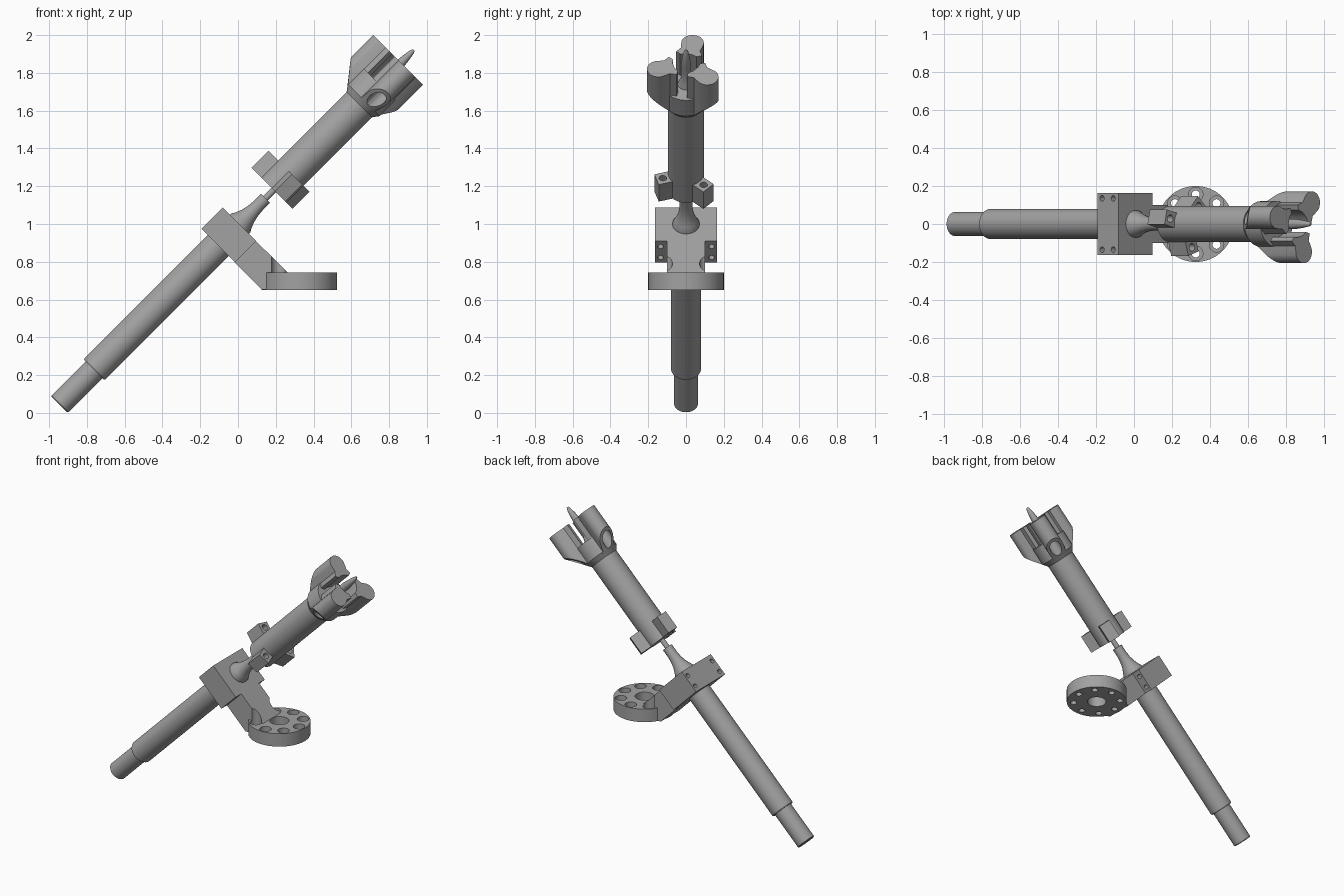
import bpy, bmesh, math
from mathutils import Matrix, Vector

if "Cube" in bpy.data.objects:
    bpy.data.objects.remove(bpy.data.objects["Cube"])

steel = bpy.data.materials.new("steel grey")
steel.use_nodes = True
GREY = (0.36, 0.36, 0.36, 1)
steel.diffuse_color = GREY
steel.node_tree.nodes["Principled BSDF"].inputs["Base Color"].default_value = GREY

# Tilted working frame: local z runs up along the 45 degree arm
TILT = Matrix.Translation((0, 0, 0.99)) @ Matrix.Rotation(math.radians(45), 4, 'Y')
ANGLES = (13, 133, 253)


def radial(angle):
    """Frame whose local x points outward from the arm at the given angle."""
    return TILT @ Matrix.Rotation(math.radians(180 - angle), 4, 'Z')


def lathe(bm, profile, matrix=Matrix(), steps=48):
    """Revolve (radius, height) points into a closed solid."""
    rings = []
    for r, h in profile:
        rings.append([bm.verts.new(matrix @ Vector((r * math.cos(a), r * math.sin(a), h)))
                      for a in (2 * math.pi * i / steps for i in range(steps))])
    for low, high in zip(rings, rings[1:]):
        for i in range(steps):
            j = (i + 1) % steps
            bm.faces.new((low[i], low[j], high[j], high[i]))
    bm.faces.new(rings[0][::-1])
    bm.faces.new(rings[-1])


def rod(bm, r, z0, z1, matrix=Matrix(), steps=32):
    lathe(bm, [(r, z0), (r, z1)], matrix, steps)


def prism(bm, outline, z0, z1, matrix=Matrix()):
    """Extrude an outline between two heights."""
    low, high = ([bm.verts.new(matrix @ Vector((x, y, z))) for x, y in outline]
                 for z in (z0, z1))
    n = len(outline)
    for i in range(n):
        j = (i + 1) % n
        bm.faces.new((low[i], low[j], high[j], high[i]))
    bm.faces.new(low[::-1])
    bm.faces.new(high)


def rect(x0, x1, y0, y1):
    return [(x0, y0), (x1, y0), (x1, y1), (x0, y1)]


def make(name, bm):
    bmesh.ops.recalc_face_normals(bm, faces=bm.faces[:])
    mesh = bpy.data.meshes.new(name)
    bm.to_mesh(mesh)
    bm.free()
    mesh.materials.append(steel)
    ob = bpy.data.objects.new(name, mesh)
    bpy.context.collection.objects.link(ob)
    return ob


def select(ob):
    bpy.ops.object.select_all(action='DESELECT')
    bpy.context.view_layer.objects.active = ob
    ob.select_set(True)


def boolean(ob, bm, operation='DIFFERENCE'):
    tool = make("cutter", bm)
    tool.hide_render = True
    mod = ob.modifiers.new("cut", 'BOOLEAN')
    mod.operation, mod.solver, mod.object = operation, 'EXACT', tool
    select(ob)
    bpy.ops.object.modifier_apply(modifier=mod.name)
    bpy.data.objects.remove(tool)


def smooth(ob):
    select(ob)
    bpy.ops.object.shade_smooth_by_angle(angle=math.radians(30))


def turned(name, profile):
    bm = bmesh.new()
    lathe(bm, profile, TILT)
    ob = make(name, bm)
    smooth(ob)
    return ob


# Turned parts along the arm
turned("lower_tube", [(0.058, -1.337), (0.063, -1.332), (0.063, -1.078), (0.074, -1.078),
                      (0.079, -1.07), (0.079, -0.14)])
turned("flared_nozzle", [(0.072, 0.0), (0.071, 0.02), (0.058, 0.045), (0.046, 0.075),
                         (0.038, 0.11), (0.034, 0.15), (0.034, 0.207)])
turned("thin_rod", [(0.017, 0.19), (0.017, 0.28)])
turned("upper_tube", [(0.095, 0.268), (0.095, 0.915)])
turned("gripper_hub", [(0.095, 0.908), (0.12, 0.942), (0.12, 1.06)])
turned("centre_pin", [(0.046, 1.05), (0.038, 1.08), (0.025, 1.11), (0.027, 1.2),
                      (0.02, 1.26), (0.012, 1.305), (0.006, 1.317)])

# Clamp block with bolt holes in its upper and lower faces
bm = bmesh.new()
prism(bm, rect(-0.125, 0.125, -0.163, 0.163), -0.148, 0.011, TILT)
clamp = make("clamp_block", bm)
bm = bmesh.new()
ACROSS = Matrix.Rotation(math.radians(90), 4, 'Y')
for s in (-0.113, -0.03):
    for y in (-0.135, 0.135):
        rod(bm, 0.015, -0.2, 0.2, TILT @ Matrix.Translation((0, y, s)) @ ACROSS)
boolean(clamp, bm)
smooth(clamp)

# Bracket from the clamp block down to the flange
FRONT = Matrix.Rotation(math.radians(90), 4, 'X')
CX = 0.325
bm = bmesh.new()
prism(bm, [(-0.02, 0.80), (0.095, 0.91), (0.268, 0.738), (0.268, 0.652), (0.128, 0.652)],
      -0.1, 0.1, FRONT)
bracket = make("bracket", bm)
bm = bmesh.new()
for side in (-1, 1):
    rod(bm, 0.038, 0.6, 1.0, Matrix.Translation((CX - 0.11, 0.11 * side, 0)))
rod(bm, 0.062, 0.6, 1.0, Matrix.Translation((CX, 0, 0)))
rod(bm, 0.021, 0.6, 0.70, Matrix.Translation((CX - 0.155, 0, 0)))
boolean(bracket, bm)
smooth(bracket)

# Round flange: centre bore and a ring of counterbored holes
bm = bmesh.new()
rod(bm, 0.2, 0.65, 0.742, Matrix.Translation((CX, 0, 0)), 64)
flange = make("mounting_flange", bm)
bm = bmesh.new()
rod(bm, 0.062, 0.6, 0.8, Matrix.Translation((CX, 0, 0)))
for i in range(8):
    a = i * math.pi / 4
    lathe(bm, [(0.021, 0.6), (0.021, 0.695), (0.038, 0.695), (0.038, 0.8)],
          Matrix.Translation((CX + 0.155 * math.cos(a), 0.155 * math.sin(a), 0)), 24)
boolean(flange, bm)
smooth(flange)

# Three drilled lugs around the foot of the upper tube
for n, angle in enumerate(ANGLES, 1):
    frame = radial(angle)
    bm = bmesh.new()
    prism(bm, rect(0.06, 0.163, -0.04, 0.04), 0.268, 0.395, frame)
    lug = make(f"lug_{n}", bm)
    bm = bmesh.new()
    rod(bm, 0.02, 0.2, 0.45, frame @ Matrix.Translation((0.128, 0, 0)), 24)
    boolean(lug, bm)
    smooth(lug)

# Three gripper fingers: rounded outside, hollowed inside, tapered at the foot
arc = [math.radians(-90 + 180 * i / 16) for i in range(17)]
outline = [(0.153 + 0.06 * math.cos(a), 0.06 * math.sin(a)) for a in arc]
outline += [(0.105, 0.052), (0.073, 0.07), (0.058, 0.045), (0.068, 0.02),
            (0.068, -0.02), (0.058, -0.045), (0.073, -0.07), (0.105, -0.052)]
for n, angle in enumerate(ANGLES, 1):
    frame = radial(angle)
    bm = bmesh.new()
    prism(bm, outline, 0.9, 1.22, frame)
    finger = make(f"gripper_finger_{n}", bm)
    bm = bmesh.new()
    lathe(bm, [(0.095, 0.909), (0.214, 1.06), (0.26, 1.12), (0.26, 1.3)], TILT, 64)
    boolean(finger, bm, 'INTERSECT')
    bm = bmesh.new()
    rod(bm, 0.039, 0.85, 1.07, frame @ Matrix.Translation((0.158, 0, 0)))
    boolean(finger, bm)
    smooth(finger)
